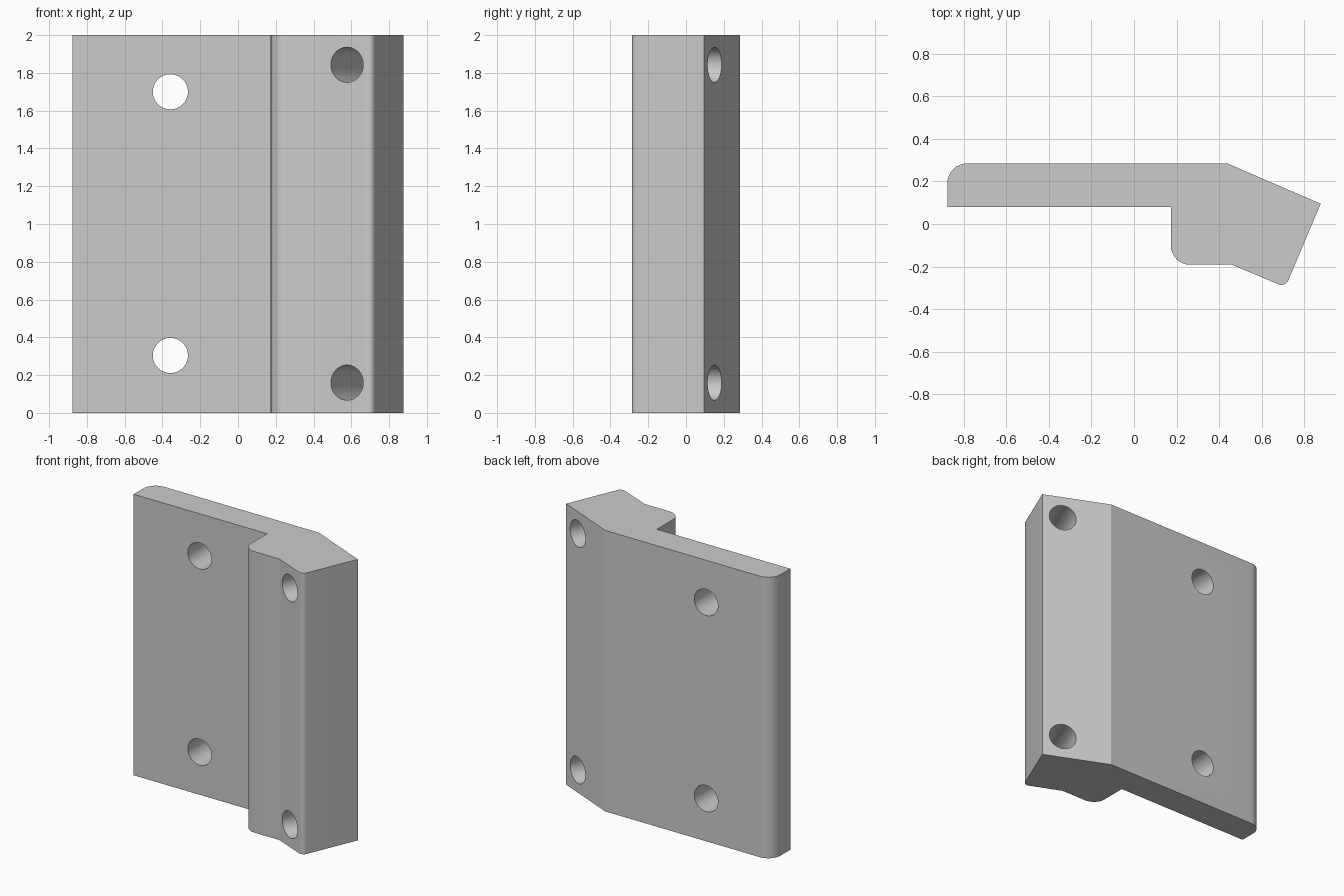
import bpy, bmesh
from math import radians
from mathutils import Vector

cube = bpy.data.objects.get("Cube")
if cube:
    bpy.data.objects.remove(cube, do_unlink=True)

HEIGHT = 2.0
HOLE_RADIUS = 0.093

grey = bpy.data.materials.new("plain grey")
grey.use_nodes = True
colour = (0.6, 0.6, 0.6, 1)
grey.diffuse_color = colour
grey.node_tree.nodes["Principled BSDF"].inputs["Base Color"].default_value = colour


def fillet(prev, corner, nxt, radius, steps=8):
    """Points of an arc rounding a square corner."""
    a, c, b = Vector(prev), Vector(corner), Vector(nxt)
    u, v = (a - c).normalized(), (b - c).normalized()
    centre = c + (u + v) * radius
    return [centre + (-v).slerp(-u, i / steps).normalized() * radius
            for i in range(steps + 1)]


# Cross-section corners: x, y, fillet radius
corners = [
    (-0.877, 0.08, 0), (0.173, 0.08, 0), (0.173, -0.191, 0.09),
    (0.459, -0.191, 0), (0.711, -0.297, 0.035), (0.877, 0.095, 0),
    (0.437, 0.285, 0), (-0.877, 0.285, 0.095),
]
outline = []
for i, (x, y, r) in enumerate(corners):
    if r:
        prev, nxt = corners[i - 1][:2], corners[(i + 1) % len(corners)][:2]
        outline += fillet(prev, (x, y), nxt, r)
    else:
        outline.append(Vector((x, y)))

# Bracket body: extruded cross-section
bm = bmesh.new()
base = bm.faces.new([bm.verts.new((p.x, p.y, 0)) for p in outline])
top = bmesh.ops.extrude_face_region(bm, geom=[base])["geom"]
bmesh.ops.translate(bm, vec=(0, 0, HEIGHT),
                    verts=[g for g in top if isinstance(g, bmesh.types.BMVert)])
bmesh.ops.recalc_face_normals(bm, faces=bm.faces)
mesh = bpy.data.meshes.new("bracket_body")
bm.to_mesh(mesh)
bm.free()
mesh.materials.append(grey)
body = bpy.data.objects.new("bracket_body", mesh)
bpy.context.collection.objects.link(body)


def drill(x, y, z, turn):
    """Cut a round through hole along y, turned about z."""
    bpy.ops.mesh.primitive_cylinder_add(
        vertices=48, radius=HOLE_RADIUS, depth=1.2, location=(x, y, z),
        rotation=(radians(90), 0, radians(turn)))
    cutter = bpy.context.object
    cutter.name = "hole_cutter"
    cutter.hide_render = True
    cutter.data.materials.append(grey)
    cut = body.modifiers.new("hole", "BOOLEAN")
    cut.operation, cut.solver, cut.object = "DIFFERENCE", "EXACT", cutter
    bpy.context.view_layer.objects.active = body
    bpy.ops.object.modifier_apply(modifier=cut.name)
    bpy.data.objects.remove(cutter, do_unlink=True)


# Holes through the flat plate, then through the slanted block
for z in (0.304, 1.7):
    drill(-0.358, 0.18, z, 0)
for z in (0.16, 1.843):
    drill(0.662, -0.044, z, -23.3)

bpy.ops.object.select_all(action="DESELECT")
body.select_set(True)
bpy.context.view_layer.objects.active = body
bpy.ops.object.shade_smooth_by_angle(angle=radians(20))
